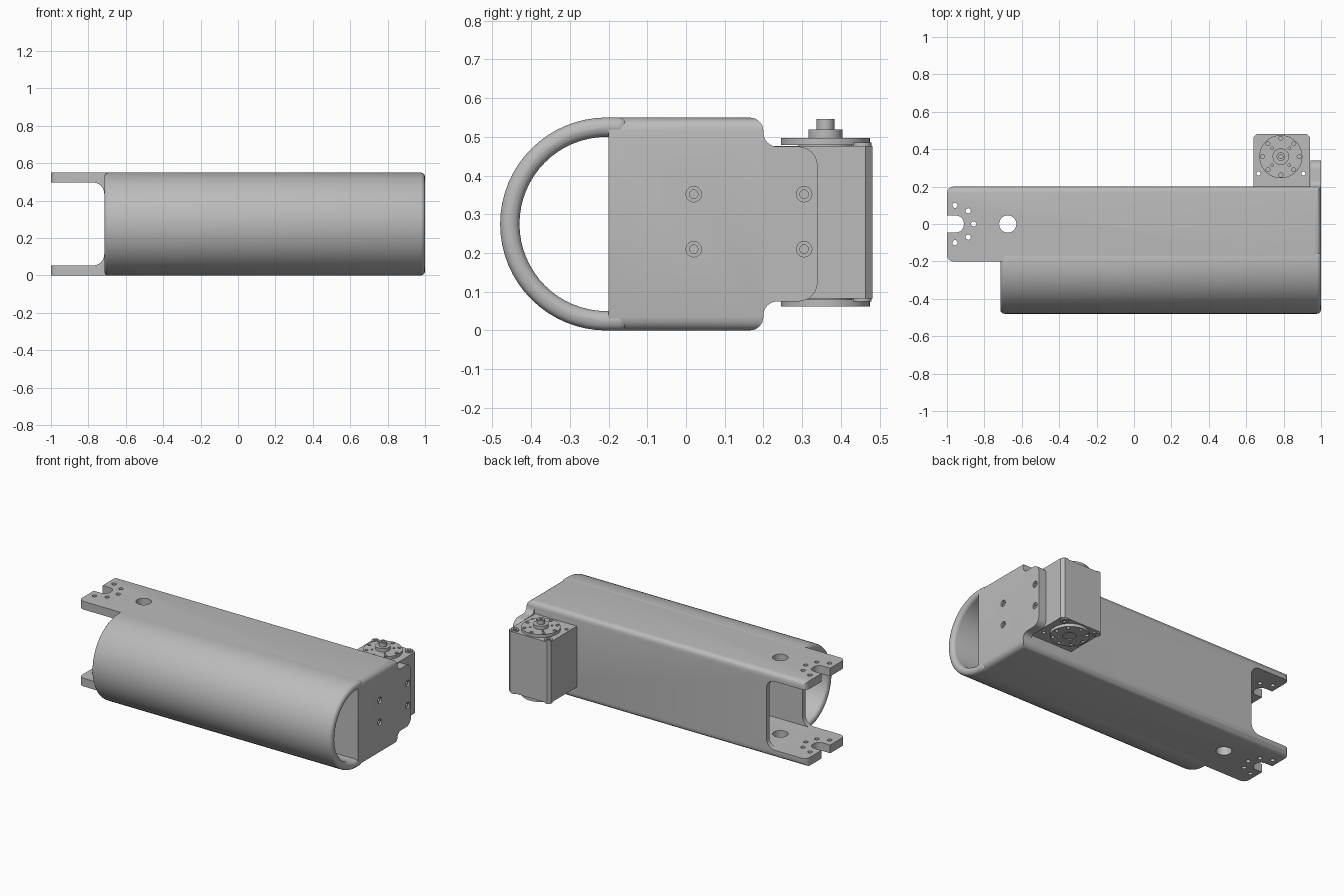
import bpy, bmesh, math
from mathutils import Matrix, Vector

if "Cube" in bpy.data.objects:
    bpy.data.objects.remove(bpy.data.objects["Cube"], do_unlink=True)

grey = bpy.data.materials.new("machined_grey")
grey.use_nodes = True
grey.diffuse_color = (0.5, 0.5, 0.5, 1)
grey.node_tree.nodes["Principled BSDF"].inputs["Base Color"].default_value = (0.5, 0.5, 0.5, 1)

H = 0.55          # body height
MID = H / 2
TUBE_END = -0.715  # fork side end of the tube


def make(name, bm):
    bmesh.ops.recalc_face_normals(bm, faces=bm.faces)
    me = bpy.data.meshes.new(name)
    bm.to_mesh(me)
    bm.free()
    me.materials.append(grey)
    ob = bpy.data.objects.new(name, me)
    bpy.context.collection.objects.link(ob)
    return ob


def box(name, lo, hi, rule=None, width=0.0, segs=4):
    """Box between two corners; edges whose midpoint and direction pass the rule are bevelled."""
    bm = bmesh.new()
    lo, hi = Vector(lo), Vector(hi)
    size, mid = hi - lo, (lo + hi) / 2
    bmesh.ops.create_cube(bm, size=1, matrix=Matrix.Translation(mid) @ Matrix.Diagonal((*size, 1)))
    if rule:
        picked = []
        for e in bm.edges:
            d = e.verts[1].co - e.verts[0].co
            axis = max(range(3), key=lambda i: abs(d[i]))
            if rule((e.verts[0].co + e.verts[1].co) / 2 - mid, axis):
                picked.append(e)
        bmesh.ops.bevel(bm, geom=picked, offset=width, segments=segs, profile=0.5, affect='EDGES')
    return make(name, bm)


def extrude_x(name, pts, x0, x1):
    """Extrude a (y, z) outline along x."""
    bm = bmesh.new()
    face = bm.faces.new([bm.verts.new((x0, y, z)) for y, z in pts])
    res = bmesh.ops.extrude_face_region(bm, geom=[face])
    moved = [g for g in res["geom"] if isinstance(g, bmesh.types.BMVert)]
    bmesh.ops.translate(bm, verts=moved, vec=(x1 - x0, 0, 0))
    return make(name, bm)


def cylinder(name, r, centre, depth, axis='Z', segs=32):
    bm = bmesh.new()
    rot = Matrix.Rotation(math.pi / 2, 4, 'Y') if axis == 'X' else Matrix()
    bmesh.ops.create_cone(bm, cap_ends=True, segments=segs, radius1=r, radius2=r, depth=depth,
                          matrix=Matrix.Translation(centre) @ rot)
    return make(name, bm)


def arc(cy, cz, r, a0, a1, n):
    return [(cy + r * math.cos(math.radians(a0 + (a1 - a0) * i / n)),
             cz + r * math.sin(math.radians(a0 + (a1 - a0) * i / n))) for i in range(n + 1)]


def apply_mod(ob, mod):
    bpy.context.view_layer.objects.active = ob
    bpy.ops.object.modifier_apply(modifier=mod.name)


def cut(ob, *cutters):
    for c in cutters:
        mod = ob.modifiers.new("cut", 'BOOLEAN')
        mod.operation, mod.solver, mod.object = 'DIFFERENCE', 'EXACT', c
        apply_mod(ob, mod)
        bpy.data.objects.remove(c, do_unlink=True)


def bevel(ob, width, segs=3, angle=45):
    mod = ob.modifiers.new("bevel", 'BEVEL')
    mod.width, mod.segments, mod.limit_method = width, segs, 'ANGLE'
    mod.angle_limit = math.radians(angle)
    apply_mod(ob, mod)


# Half-round tube along the front
outer = [(-0.15, H)] + arc(-0.205, MID, 0.275, 90, 270, 32) + [(-0.15, 0)]
inner = [(-0.15, 0.05)] + arc(-0.205, MID, 0.225, 270, 90, 32) + [(-0.15, H - 0.05)]
tube = extrude_x("front_tube", outer + inner, TUBE_END, 1.0)
bevel(tube, 0.022)


# Box chassis with fork plates at its -x end
def chassis_edges(m, axis):
    if axis == 0:
        return m.y > 0
    if axis == 1:
        return m.x > 0
    return m.x < 0


chassis = box("chassis", (-1, -0.2, 0), (1, 0.2, H), chassis_edges, 0.035)
cut(chassis,
    # rounded gap between the fork plates, then the hollow interior
    box("fork_gap_cutter", (-1.2, -0.4, 0.053), (TUBE_END, 0.4, H - 0.053),
        lambda m, a: a == 1 and m.x > 0, 0.06, 6),
    box("cavity_cutter", (-0.76, -0.17, 0.056), (0.945, 0.17, H - 0.056)),
    # open slot in the fork tips
    box("tip_slot_cutter", (-1.2, -0.045, -0.1), (-0.91, 0.045, H + 0.1),
        lambda m, a: a == 2 and m.x > 0, 0.04, 6),
    cylinder("cable_hole_cutter", 0.046, (-0.675, 0, MID), 1))
for deg in (-90, -45, 0, 45, 90):
    a = math.radians(deg)
    cut(chassis, cylinder("fork_hole_cutter", 0.014,
                          (-0.957 + 0.1 * math.cos(a), 0.1 * math.sin(a), MID), 1, segs=16))

# Mounting tongue on the +x end
half = [(0.15, H - 0.04), (0.2, H - 0.04)] + arc(0.235, H - 0.04, 0.035, 180, 270, 6) \
    + arc(0.29, 0.425, 0.05, 90, 0, 6)
tongue = extrude_x("mounting_tongue", half + [(y, H - z) for y, z in reversed(half)], 0.945, 1.0)

# Counterbored screw holes in the end plate
for ob, y in ((chassis, 0.02), (tongue, 0.305)):
    for z in (0.21, 0.352):
        cut(ob, cylinder("counterbore_cutter", 0.02, (1, y, z), 0.02, 'X', 20),
            cylinder("screw_hole_cutter", 0.011, (1, y, z), 0.08, 'X', 16))

# Servo motor body
CX, CY = 0.785, 0.36
servo = box("servo_body", (0.64, 0.195, 0.083), (0.94, 0.482, 0.477),
            lambda m, a: a == 2 and m.y > 0, 0.018, 1)
smooth = [tube, chassis, tongue, servo]
for x in (0.665, 0.905):
    cut(servo, cylinder("body_hole_cutter", 0.011, (x, 0.27, MID), 1, segs=16))
    for z in (0.479, 0.081):
        boss = cylinder("corner_boss", 0.024, (x, 0.455, z), 0.012, segs=20)
        cut(boss, cylinder("boss_hole_cutter", 0.012, (x, 0.455, z), 0.1, segs=16))
        smooth.append(boss)

# Output horns above and below the body
for name, z in (("top_horn", 0.488), ("bottom_horn", 0.071)):
    horn = cylinder(name, 0.115, (CX, CY, z), 0.019, segs=48)
    for i in range(8):
        a = i * math.pi / 4
        cut(horn, cylinder("horn_hole_cutter", 0.011,
                           (CX + 0.098 * math.cos(a), CY + 0.098 * math.sin(a), z), 0.1, segs=12))
        if i % 2:
            cut(horn, cylinder("horn_inner_hole_cutter", 0.007,
                               (CX + 0.065 * math.cos(a), CY + 0.065 * math.sin(a), z), 0.1, segs=12))
    neck = cylinder(name + "_neck", 0.07, (CX, CY, 0.478 if z > MID else 0.081), 0.008)
    smooth += [horn, neck]

# Stepped shaft on the top horn and a shallow recess in the bottom one
hub = cylinder("shaft_hub", 0.044, (CX, CY, 0.507), 0.024)
shaft = cylinder("shaft", 0.023, (CX, CY, 0.531), 0.03, segs=24)
cut(shaft, cylinder("shaft_hole_cutter", 0.011, (CX, CY, 0.546), 0.03, segs=16))
cut(bpy.data.objects["bottom_horn"], cylinder("recess_cutter", 0.04, (CX, CY, 0.06), 0.012))
smooth += [hub, shaft]

# Smooth shading with sharp edges kept
bpy.ops.object.select_all(action='DESELECT')
for ob in smooth:
    ob.select_set(True)
bpy.context.view_layer.objects.active = tube
bpy.ops.object.shade_smooth_by_angle(angle=math.radians(32))
